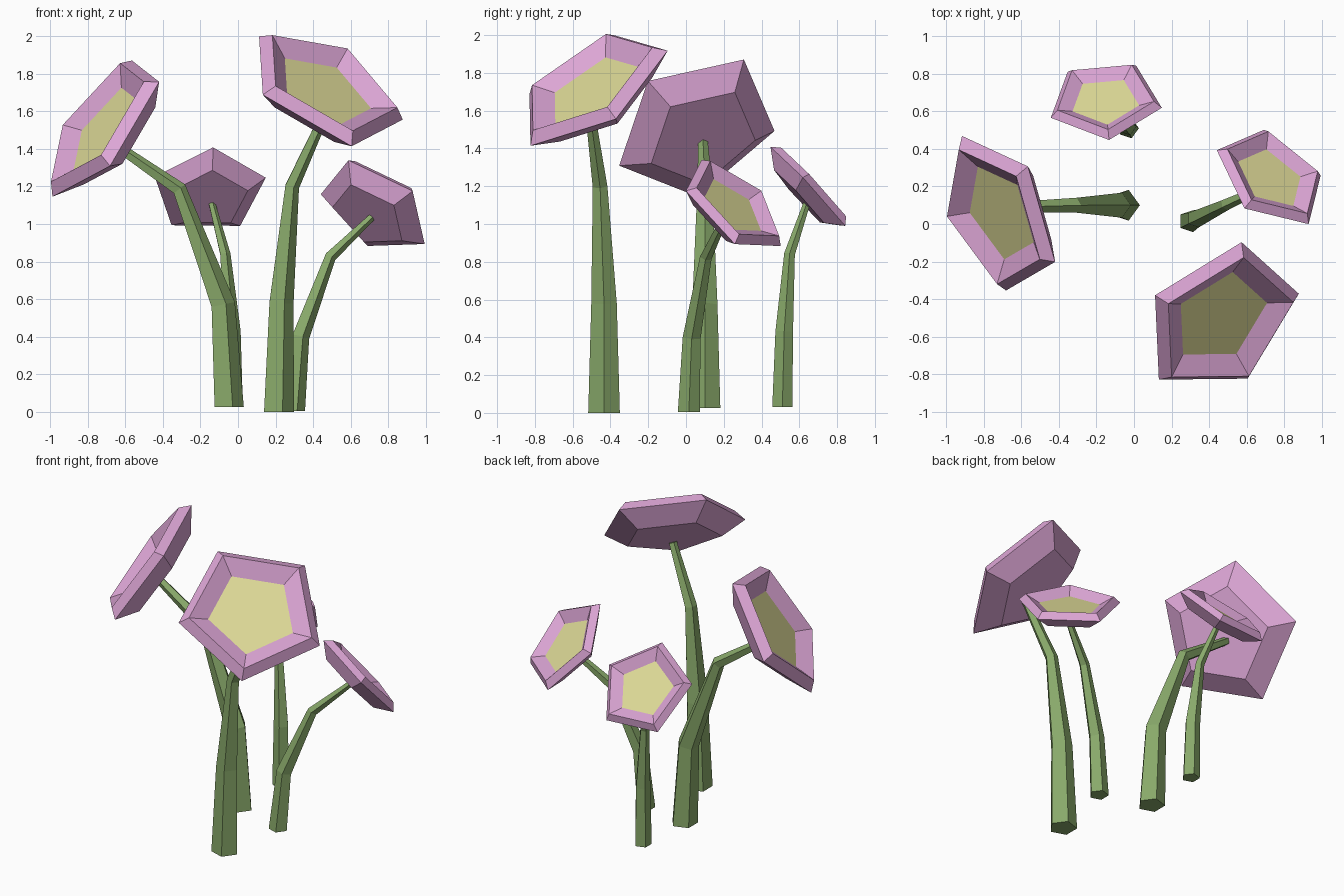
import bpy, math
from mathutils import Vector

if "Cube" in bpy.data.objects:
    bpy.data.objects.remove(bpy.data.objects["Cube"])

SIDES = 5


def material(name, rgb):
    m = bpy.data.materials.new(name)
    m.diffuse_color = (*rgb, 1)
    m.use_nodes = True
    m.node_tree.nodes["Principled BSDF"].inputs["Base Color"].default_value = m.diffuse_color
    return m


PINK = material("petal pink", (0.72, 0.38, 0.67))
YELLOW = material("centre yellow", (0.73, 0.70, 0.31))
GREEN = material("stem green", (0.25, 0.40, 0.145))


def ring(centre, u, v, radius):
    """Regular pentagon with its first corner along u."""
    angles = [2 * math.pi * i / SIDES for i in range(SIDES)]
    return [centre + radius * (u * math.cos(a) + v * math.sin(a)) for a in angles]


def loft(name, rings, materials):
    """Skin a stack of pentagons and cap both ends; the end cap uses the last material."""
    verts = [p for r in rings for p in r]
    faces = [tuple(reversed(range(SIDES)))]
    for k in range(len(rings) - 1):
        for i in range(SIDES):
            j = (i + 1) % SIDES
            a, b = k * SIDES, (k + 1) * SIDES
            faces.append((a + i, a + j, b + j, b + i))
    last = (len(rings) - 1) * SIDES
    faces.append(tuple(range(last, last + SIDES)))
    mesh = bpy.data.meshes.new(name)
    mesh.from_pydata(verts, [], faces)
    for m in materials:
        mesh.materials.append(m)
    mesh.polygons[len(faces) - 1].material_index = len(materials) - 1
    mesh.update()
    bpy.context.collection.objects.link(bpy.data.objects.new(name, mesh))


def flower_head(name, centre, normal, corner, radius):
    """Shallow pentagonal cup: back plate, widest edge, front lip, yellow floor."""
    c, n = Vector(centre), Vector(normal).normalized()
    u = Vector(corner)
    u = (u - n * u.dot(n)).normalized()
    v = n.cross(u)
    profile = [(0.67, -0.22), (1.0, 0.0), (0.87, 0.125), (0.60, -0.01)]
    loft(name, [ring(c + n * h * radius, u, v, r * radius) for r, h in profile],
         [PINK, YELLOW])


def stem(name, points):
    """Bent tapering stem through (x, y, z, radius) points."""
    pos = [Vector(p[:3]) for p in points]
    rings = []
    for i, p in enumerate(points):
        if i == 0:
            d = Vector((0, 0, 1))        # flat foot
        else:
            d = (pos[i] - pos[i - 1]).normalized()
            if i < len(pos) - 1:
                d = (d + (pos[i + 1] - pos[i]).normalized()).normalized()
        q = Vector((0, 0, 1)).rotation_difference(d)
        rings.append(ring(pos[i], q @ Vector((1, 0, 0)), q @ Vector((0, 1, 0)), p[3]))
    loft(name, rings, [GREEN])


# Heads: centre, facing direction, direction of one corner, radius
flower_head("tall_front_flower", (0.46, -0.50, 1.715), (0.44, -0.50, 0.75),
            (-0.34, 0.12, 0.27), 0.465)
flower_head("left_flower", (-0.714, 0.056, 1.515), (-0.757, -0.34, 0.557),
            (0.294, -0.256, 0.24), 0.46)
flower_head("back_flower", (-0.154, 0.657, 1.178), (-0.06, 0.735, 0.675),
            (0.021, -0.21, 0.232), 0.312)
flower_head("right_flower", (0.729, 0.247, 1.09), (0.46, 0.60, 0.655),
            (-0.139, -0.162, 0.25), 0.33)

# Stems
stem("tall_front_stem", [(0.21, -0.434, 0.0, 0.088), (0.225, -0.434, 0.58, 0.071),
                         (0.285, -0.455, 1.2, 0.041), (0.455, -0.505, 1.57, 0.027)])
stem("left_stem", [(-0.055, 0.10, 0.025, 0.086), (-0.085, 0.10, 0.57, 0.070),
                   (-0.315, 0.10, 1.185, 0.042), (-0.67, 0.09, 1.43, 0.027)])
stem("back_stem", [(-0.03, 0.51, 0.03, 0.056), (-0.035, 0.52, 0.43, 0.049),
                   (-0.07, 0.548, 0.84, 0.030), (-0.14, 0.64, 1.11, 0.019)])
stem("right_stem", [(0.296, 0.015, 0.005, 0.061), (0.33, 0.03, 0.40, 0.050),
                    (0.49, 0.105, 0.825, 0.033), (0.71, 0.205, 1.035, 0.020)])
